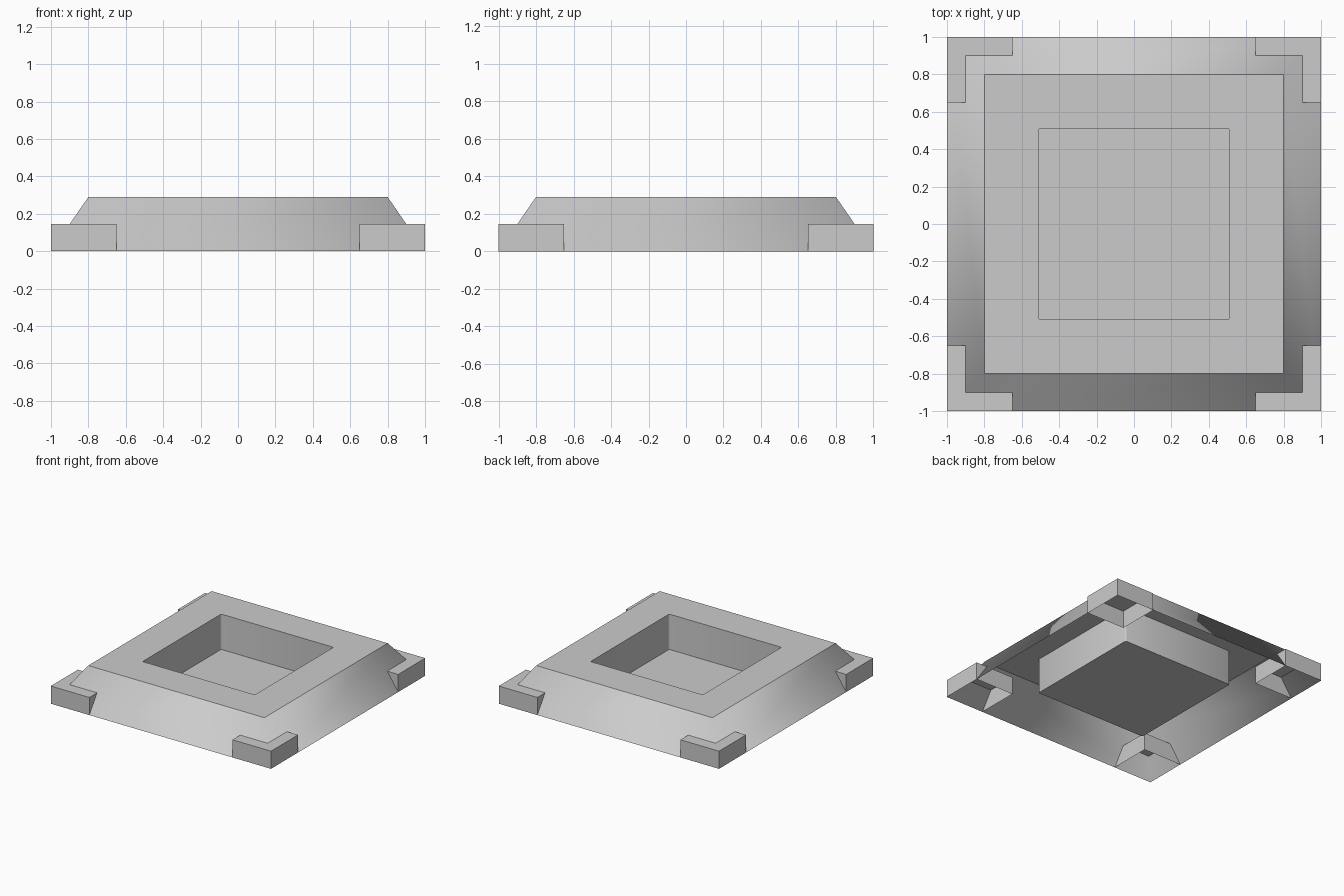
import bpy
import bmesh

if "Cube" in bpy.data.objects:
    bpy.data.objects.remove(bpy.data.objects["Cube"])

HEIGHT = 0.29
BLOCK_TOP = 0.145


def make_object(name, bm):
    mesh = bpy.data.meshes.new(name)
    bm.to_mesh(mesh)
    bm.free()
    obj = bpy.data.objects.new(name, mesh)
    bpy.context.collection.objects.link(obj)
    return obj


def square_ring(bm, half, z):
    corners = ((-1, -1), (1, -1), (1, 1), (-1, 1))
    return [bm.verts.new((x * half, y * half, z)) for x, y in corners]


# Sloped tray: open-bottomed skirt, flat rim, square pit and its floor
bm = bmesh.new()
rings = [square_ring(bm, h, z) for h, z in
         ((1.0, 0), (0.8, HEIGHT), (0.51, HEIGHT), (0.51, 0))]
for a, b in zip(rings, rings[1:]):
    for i in range(4):
        j = (i + 1) % 4
        bm.faces.new((a[i], a[j], b[j], b[i]))
bm.faces.new(rings[-1])

# Slightly rounded pit corners
pit_edges = [bm.edges.get((rings[2][i], rings[3][i])) for i in range(4)]
bmesh.ops.bevel(bm, geom=pit_edges, offset=0.01, segments=2, profile=0.5,
                affect='EDGES')

# Walls blend smoothly around corners; rim and floor borders stay sharp
bm.normal_update()
for face in bm.faces:
    face.smooth = abs(face.normal.z) < 0.9
for edge in bm.edges:
    edge.smooth = len({f.smooth for f in edge.link_faces}) == 1
make_object("tray", bm)

# Corner blocks: hollow boxes open below, mirrored to all four corners
bm = bmesh.new()
bmesh.ops.create_cube(bm, size=1)
for v in bm.verts:
    v.co.x = 0.825 + v.co.x * 0.35
    v.co.y = 0.825 + v.co.y * 0.35
    v.co.z = (v.co.z + 0.5) * BLOCK_TOP
bm.normal_update()
bottom = [f for f in bm.faces if f.normal.z < -0.9]
bmesh.ops.delete(bm, geom=bottom, context='FACES_ONLY')
blocks = make_object("corner_blocks", bm)
mirror = blocks.modifiers.new("four_corners", 'MIRROR')
mirror.use_axis = (True, True, False)
mirror.use_mirror_merge = False
